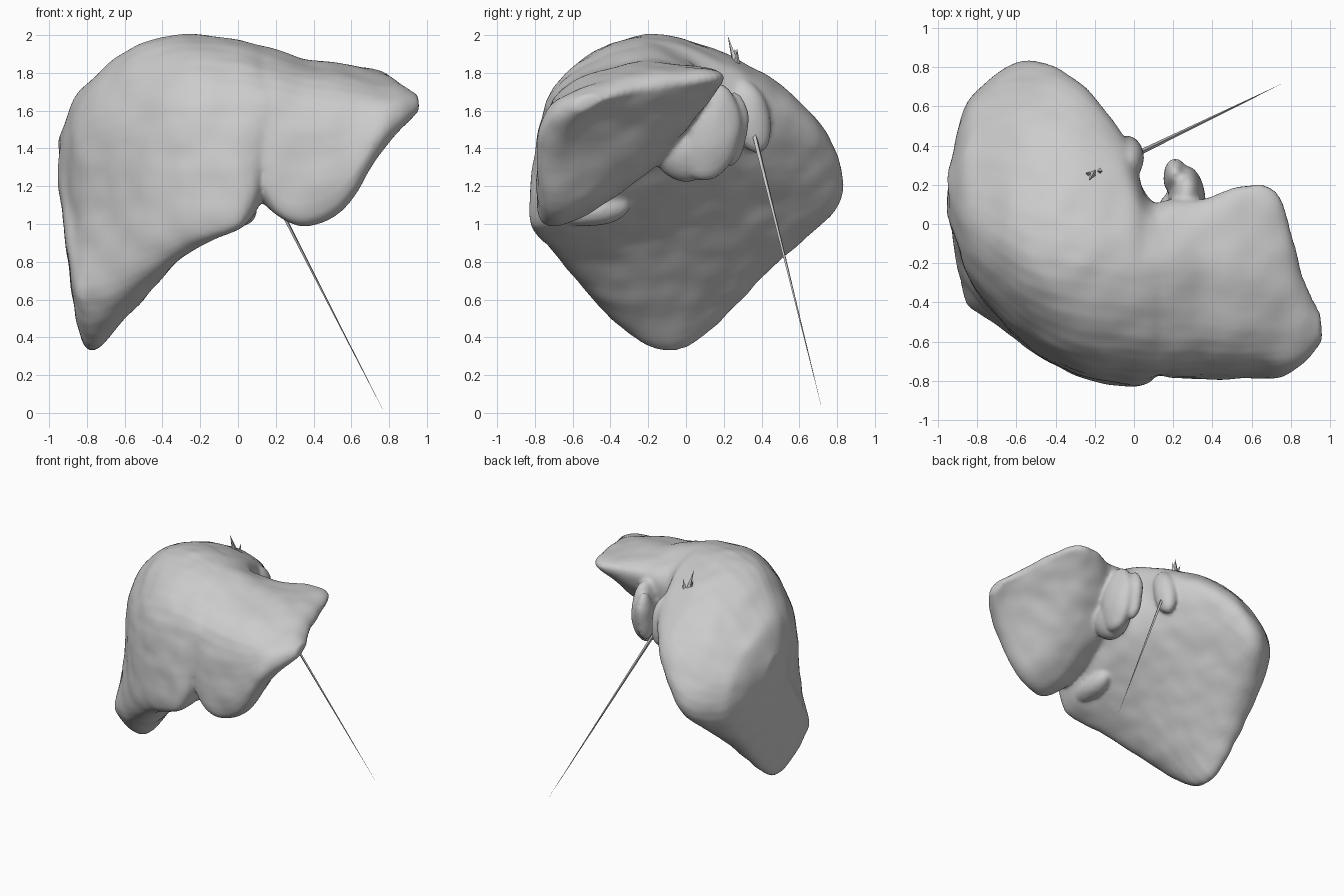
import bpy, bmesh
from mathutils import Vector, Matrix, noise

if "Cube" in bpy.data.objects:
    bpy.data.objects.remove(bpy.data.objects["Cube"])

# Lobe cross-sections: x, then (y, z) pairs from front-top over the back and round to the front
RIGHT = [
    (-.945, (.08, 1.42, .16, 1.46, .24, 1.43, .28, 1.33, .24, 1.24, .16, 1.2, .08, 1.22, .05, 1.32)),
    (-.87, (-.17, 1.48, .05, 1.65, .36, 1.55, .57, 1.22, .34, .84, .0, .6, -.35, .68, -.2, 1.05)),
    (-.78, (-.31, 1.55, .0, 1.76, .5, 1.54, .7, 1.14, .38, .7, -.06, .33, -.44, .6, -.38, 1.05)),
    (-.55, (-.52, 1.63, -.15, 1.94, .5, 1.7, .83, 1.19, .5, .89, -.15, .56, -.56, .68, -.62, 1.1)),
    (-.3, (-.66, 1.72, -.2, 2.0, .4, 1.8, .74, 1.42, .35, 1.1, -.2, .86, -.67, .84, -.765, 1.1)),
    (-.05, (-.69, 1.73, -.25, 1.98, .2, 1.86, .44, 1.62, .22, 1.32, -.2, 1.1, -.71, .95, -.825, 1.08)),
    (.06, (-.7, 1.72, -.3, 1.95, .02, 1.88, .15, 1.66, .08, 1.36, -.25, 1.17, -.68, 1.02, -.81, 1.14)),
    (.15, (-.7, 1.71, -.3, 1.925, .0, 1.86, .1, 1.66, .0, 1.42, -.3, 1.25, -.6, 1.17, -.745, 1.34)),
]
LEFT = [
    (.08, (-.7, 1.71, -.3, 1.94, .0, 1.87, .1, 1.66, .0, 1.42, -.3, 1.25, -.6, 1.16, -.745, 1.33)),
    (.2, (-.7, 1.7, -.3, 1.915, .0, 1.86, .12, 1.74, .05, 1.5, -.3, 1.22, -.64, 1.06, -.78, 1.14)),
    (.35, (-.7, 1.67, -.3, 1.86, .0, 1.84, .13, 1.75, .0, 1.5, -.3, 1.2, -.65, 1.0, -.785, 1.1)),
    (.55, (-.7, 1.65, -.35, 1.83, .05, 1.83, .19, 1.77, .05, 1.58, -.3, 1.3, -.66, 1.07, -.785, 1.2)),
    (.74, (-.69, 1.65, -.35, 1.79, .0, 1.81, .14, 1.77, .0, 1.69, -.35, 1.52, -.66, 1.36, -.78, 1.45)),
    (.86, (-.67, 1.65, -.5, 1.73, -.36, 1.74, -.27, 1.71, -.36, 1.65, -.5, 1.57, -.63, 1.5, -.71, 1.54)),
    (.95, (-.57, 1.66, -.52, 1.68, -.48, 1.68, -.45, 1.65, -.48, 1.63, -.52, 1.61, -.57, 1.6, -.6, 1.62)),
]


def spline(a, b, c, d, t):
    return .5 * (2 * b + (c - a) * t + (2 * a - 5 * b + 4 * c - d) * t * t
                 + (3 * b - a - 3 * c + d) * t ** 3)


def loft(bm, table, around=6, along=6):
    """Smooth skin through the sections, closed at both ends."""
    rings = []
    for x, v in table:
        p = [Vector((x, v[i], v[i + 1])) for i in range(0, len(v), 2)]
        n = len(p)
        rings.append([spline(p[i - 1], p[i], p[(i + 1) % n], p[(i + 2) % n], k / around)
                      for i in range(n) for k in range(around)])
    last = len(rings) - 1
    fine = []
    for i in range(last):
        q = [rings[max(i - 1, 0)], rings[i], rings[i + 1], rings[min(i + 2, last)]]
        for k in range(along):
            fine.append([spline(*s, k / along) for s in zip(*q)])
    fine.append(rings[-1])
    vs = [[bm.verts.new(c) for c in r] for r in fine]
    faces = [bm.faces.new(vs[0]), bm.faces.new(vs[-1][::-1])]
    for r, s in zip(vs, vs[1:]):
        for j in range(len(r)):
            k = (j + 1) % len(r)
            faces.append(bm.faces.new((r[j], s[j], s[k], r[k])))
    bmesh.ops.recalc_face_normals(bm, faces=faces)


def blob(bm, centre, radii, tilt=0):
    m = Matrix.Translation(centre) @ Matrix.Rotation(tilt, 4, 'X') @ Matrix.Diagonal((*radii, 1))
    bmesh.ops.create_uvsphere(bm, u_segments=24, v_segments=16, radius=1, matrix=m)


def make(name, bm):
    me = bpy.data.meshes.new(name)
    bm.to_mesh(me)
    bm.free()
    ob = bpy.data.objects.new(name, me)
    bpy.context.collection.objects.link(ob)
    return ob


def spike(name, base, tip, radius):
    base, tip = Vector(base), Vector(tip)
    d = tip - base
    bm = bmesh.new()
    m = Matrix.Translation((base + tip) / 2) @ d.to_track_quat('Z', 'Y').to_matrix().to_4x4()
    bmesh.ops.create_cone(bm, cap_ends=True, segments=4, radius1=radius, radius2=0,
                          depth=d.length, matrix=m)
    return make(name, bm)


# Organ body: two lobes and smaller swellings fused together
bm = bmesh.new()
loft(bm, RIGHT)
loft(bm, LEFT)
blob(bm, (.27, .12, 1.49), (.09, .17, .26), -.15)      # rear lobe
blob(bm, (.21, .24, 1.5), (.06, .085, .2), -.1)        # its hooked edge
blob(bm, (.22, .0, 1.4), (.12, .17, .17))
blob(bm, (-.03, .34, 1.57), (.08, .1, .2), .25)        # rim beside the vein groove
blob(bm, (.12, -.66, 1.22), (.03, .06, .11))           # ligament in the notch
blob(bm, (.01, -.48, 1.08), (.09, .19, .09), .15)      # underside swelling
body = make("liver_body", bm)
fuse = body.modifiers.new("fuse", 'REMESH')
fuse.mode = 'VOXEL'
fuse.voxel_size = .016
soft = body.modifiers.new("soften", 'SMOOTH')
soft.factor = .5
soft.iterations = 4
dg = bpy.context.evaluated_depsgraph_get()
body.data = bpy.data.meshes.new_from_object(body.evaluated_get(dg))
body.modifiers.clear()

# Gentle organic unevenness
bm = bmesh.new()
bm.from_mesh(body.data)
bm.normal_update()
moves = [v.normal * (noise.noise(v.co * 7) * .008 + .002) for v in bm.verts]
for v, m in zip(bm.verts, moves):
    v.co += m
for f in bm.faces:
    f.smooth = True
bm.to_mesh(body.data)
bm.free()

# Long needle behind, and shards on the dome
spike("needle", (.02, .36, 1.48), (.775, .725, 0), .013)
spike("shard_a", (-.2, .27, 1.82), (-.23, .22, 2.0), .022)
spike("shard_b", (-.18, .27, 1.82), (-.16, .27, 1.93), .022)
spike("shard_c", (-.21, .25, 1.82), (-.25, .26, 1.93), .02)
